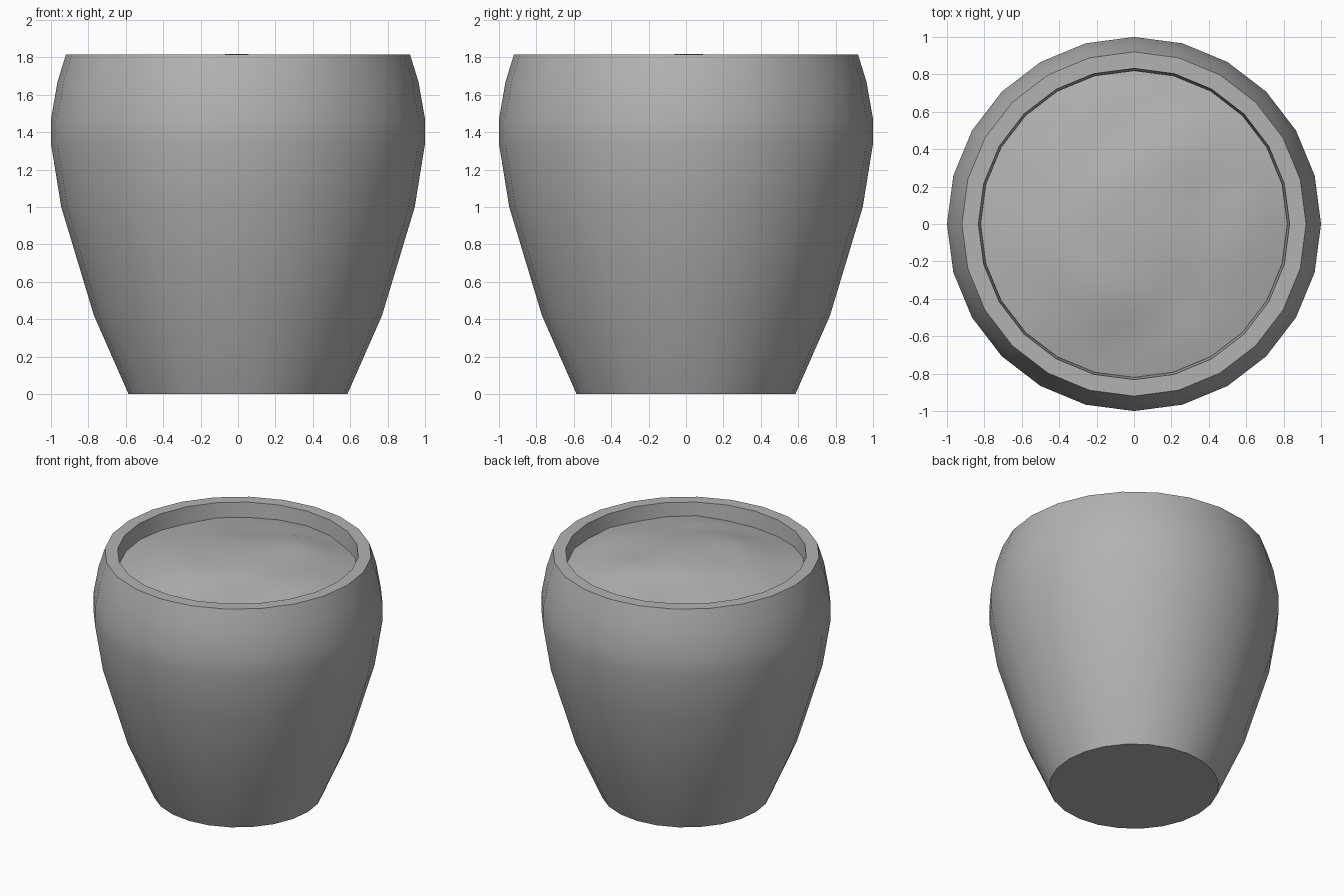
import bpy, bmesh, math
from mathutils import Vector, noise

if "Cube" in bpy.data.objects:
    bpy.data.objects.remove(bpy.data.objects["Cube"])

SIDES = 24

# Dark grey finish
grey = bpy.data.materials.new("dark_grey")
grey.diffuse_color = (0.45, 0.45, 0.45, 1)
grey.use_nodes = True
grey.node_tree.nodes["Principled BSDF"].inputs["Base Color"].default_value = grey.diffuse_color


def ring(bm, r, z, height=None):
    verts = []
    for i in range(SIDES):
        a = 2 * math.pi * i / SIDES
        x, y = r * math.cos(a), r * math.sin(a)
        verts.append(bm.verts.new((x, y, z + (height(x, y) if height else 0))))
    return verts


def bridge(bm, a, b):
    for i in range(SIDES):
        j = (i + 1) % SIDES
        bm.faces.new((a[i], a[j], b[j], b[i]))


def finish(bm, name, angle):
    mesh = bpy.data.meshes.new(name)
    bm.normal_update()
    bm.to_mesh(mesh)
    bm.free()
    mesh.materials.append(grey)
    obj = bpy.data.objects.new(name, mesh)
    bpy.context.collection.objects.link(obj)
    bpy.ops.object.select_all(action='DESELECT')
    bpy.context.view_layer.objects.active = obj
    obj.select_set(True)
    bpy.ops.object.shade_smooth_by_angle(angle=math.radians(angle))


# Pot: outer wall, flat rim, short inner wall
profile = [(0.585, 0), (0.77, 0.42), (0.945, 1.0), (1.0, 1.34), (1.0, 1.47),
           (0.965, 1.67), (0.92, 1.815), (0.832, 1.815), (0.818, 1.66)]
bm = bmesh.new()
rings = [ring(bm, r, z) for r, z in profile]
for a, b in zip(rings, rings[1:]):
    bridge(bm, a, b)
bm.faces.new(rings[0][::-1])
finish(bm, "pot", 40)


# Soil: uneven, gently domed disc inside the rim
def bumps(x, y):
    p = Vector((x * 2.6, y * 2.6, 3.7))
    r2 = (x * x + y * y) / 0.82 ** 2
    lumps = 0.035 * noise.noise(p) + 0.012 * noise.noise(p * 2.3)
    return 0.11 * (1 - r2) + lumps * min(1, 3 * r2)


bm = bmesh.new()
STEPS = 9
rings = [ring(bm, 0.82 * i / STEPS, 1.708, bumps) for i in range(1, STEPS + 1)]
centre = bm.verts.new((0, 0, 1.708 + bumps(0, 0)))
for i in range(SIDES):
    bm.faces.new((centre, rings[0][i], rings[0][(i + 1) % SIDES]))
for a, b in zip(rings, rings[1:]):
    bridge(bm, b, a)
bmesh.ops.recalc_face_normals(bm, faces=bm.faces)
bm.normal_update()
if sum(f.normal.z for f in bm.faces) < 0:
    bmesh.ops.reverse_faces(bm, faces=bm.faces)
finish(bm, "soil", 60)
